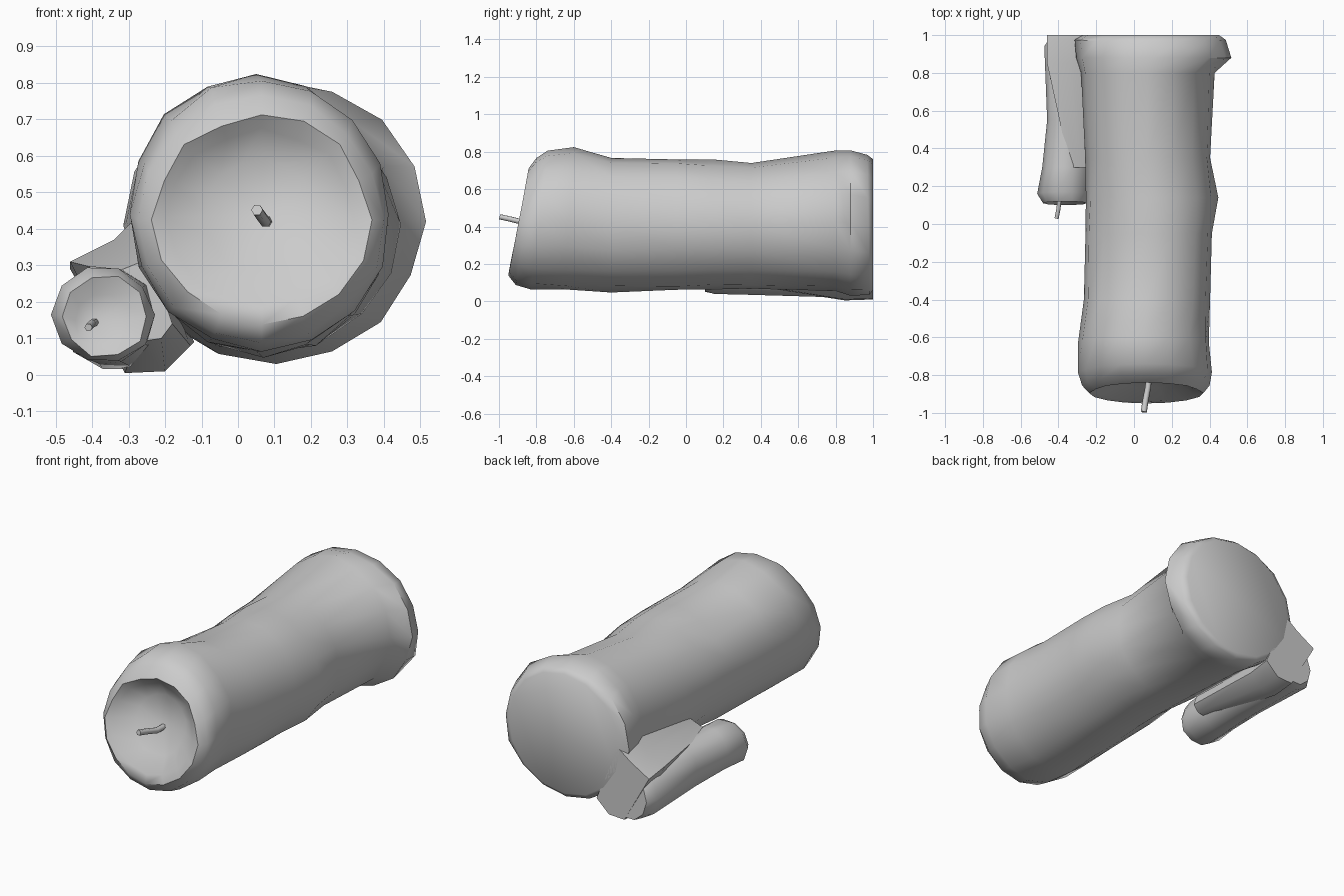
import bpy, bmesh, math, random
from mathutils import Vector

if "Cube" in bpy.data.objects:
    bpy.data.objects.remove(bpy.data.objects["Cube"])

random.seed(4)


def finish(name, bm, angle=50):
    bmesh.ops.recalc_face_normals(bm, faces=bm.faces)
    me = bpy.data.meshes.new(name)
    bm.to_mesh(me)
    bm.free()
    ob = bpy.data.objects.new(name, me)
    bpy.context.collection.objects.link(ob)
    bpy.ops.object.select_all(action='DESELECT')
    ob.select_set(True)
    bpy.context.view_layer.objects.active = ob
    bpy.ops.object.shade_smooth_by_angle(angle=math.radians(angle))
    return ob


def candle(name, stations, tip, sides, jitter, dent=None):
    """Loft rings (y_top, y_bottom, x_min, x_max, z_min, z_max), close front on tip."""
    bm = bmesh.new()
    rings = []
    for i, (yt, yb, x0, x1, z0, z1) in enumerate(stations):
        ring = []
        for k in range(sides):
            a = 2 * math.pi * k / sides
            s = math.sin(a)
            j = random.uniform(-jitter, jitter) if 0 < i else 0
            co = Vector(((x0 + x1) / 2 + ((x1 - x0) / 2 + j) * math.cos(a),
                         yb + (yt - yb) * (s + 1) / 2,
                         (z0 + z1) / 2 + ((z1 - z0) / 2 + j) * s))
            if dent and (co - Vector(dent)).length < 0.14:
                co.z -= 0.03
            ring.append(bm.verts.new(co))
        rings.append(ring)
    bm.faces.new(rings[0])
    for r, q in zip(rings, rings[1:]):
        for k in range(sides):
            n = (k + 1) % sides
            bm.faces.new((r[k], r[n], q[n], q[k]))
    c = bm.verts.new(tip)
    for k in range(sides):
        bm.faces.new((rings[-1][k], rings[-1][(k + 1) % sides], c))
    return finish(name, bm)


def wick(name, pts, radius):
    cu = bpy.data.curves.new(name, 'CURVE')
    cu.dimensions = '3D'
    cu.bevel_depth = radius
    cu.bevel_resolution = 1
    cu.use_fill_caps = True
    sp = cu.splines.new('POLY')
    sp.points.add(len(pts) - 1)
    for p, co in zip(sp.points, pts):
        p.co = (*co, 1)
    ob = bpy.data.objects.new(name, cu)
    bpy.context.collection.objects.link(ob)


# Large candle: flared foot at the back, slumped rim and melted hollow at the front
candle("large_candle", [
    (1.0, 1.0, -0.27, 0.45, 0.06, 0.76),
    (0.97, 0.98, -0.31, 0.49, 0.03, 0.79),
    (0.88, 0.88, -0.30, 0.51, 0.03, 0.81),
    (0.80, 0.80, -0.28, 0.42, 0.05, 0.80),
    (0.35, 0.35, -0.26, 0.41, 0.065, 0.74),
    (0.14, 0.14, -0.26, 0.44, 0.07, 0.755),
    (-0.05, -0.05, -0.26, 0.42, 0.06, 0.76),
    (-0.40, -0.40, -0.27, 0.41, 0.05, 0.77),
    (-0.60, -0.65, -0.30, 0.40, 0.06, 0.82),
    (-0.74, -0.83, -0.29, 0.42, 0.07, 0.81),
    (-0.80, -0.91, -0.27, 0.40, 0.09, 0.76),
    (-0.84, -0.95, -0.23, 0.36, 0.14, 0.71),
    (-0.81, -0.94, -0.19, 0.32, 0.19, 0.67),
    (-0.76, -0.87, -0.09, 0.23, 0.28, 0.59),
], (0.07, -0.80, 0.43), 16, 0.008, dent=(-0.06, -0.03, 0.75))

# Small candle beside it
candle("small_candle", [
    (0.99, 1.0, -0.44, -0.22, 0.02, 0.27),
    (0.93, 0.95, -0.475, -0.18, 0.005, 0.30),
    (0.55, 0.55, -0.465, -0.22, 0.02, 0.29),
    (0.30, 0.30, -0.49, -0.23, 0.03, 0.30),
    (0.17, 0.15, -0.51, -0.23, 0.03, 0.30),
    (0.12, 0.10, -0.48, -0.25, 0.05, 0.27),
    (0.14, 0.11, -0.45, -0.30, 0.08, 0.22),
], (-0.40, 0.15, 0.14), 10, 0.006)

# Melted wax joining the two candles towards the foot
bm = bmesh.new()
sections = {
    1.0: [(-0.46, 0.29), (-0.34, 0.36), (-0.26, 0.42), (-0.12, 0.09), (-0.20, 0.015), (-0.30, 0.01)],
    0.85: [(-0.46, 0.31), (-0.34, 0.37), (-0.27, 0.44), (-0.13, 0.08), (-0.20, 0.01), (-0.31, 0.005)],
    0.30: [(-0.34, 0.28), (-0.29, 0.30), (-0.24, 0.32), (-0.18, 0.14), (-0.21, 0.10), (-0.28, 0.09)],
}
rings = [[bm.verts.new((x, y, z)) for x, z in pts] for y, pts in sections.items()]
for r, q in zip(rings, rings[1:]):
    for k in range(6):
        bm.faces.new((r[k], r[(k + 1) % 6], q[(k + 1) % 6], q[k]))
bm.faces.new(rings[0])
bm.faces.new(rings[-1])
finish("wax_bridge", bm)

# Wicks
wick("large_wick", [(0.08, -0.76, 0.42), (0.075, -0.86, 0.42), (0.06, -0.94, 0.44), (0.052, -0.995, 0.452)], 0.016)
wick("small_wick", [(-0.39, 0.17, 0.145), (-0.40, 0.08, 0.14), (-0.41, 0.03, 0.13)], 0.011)
